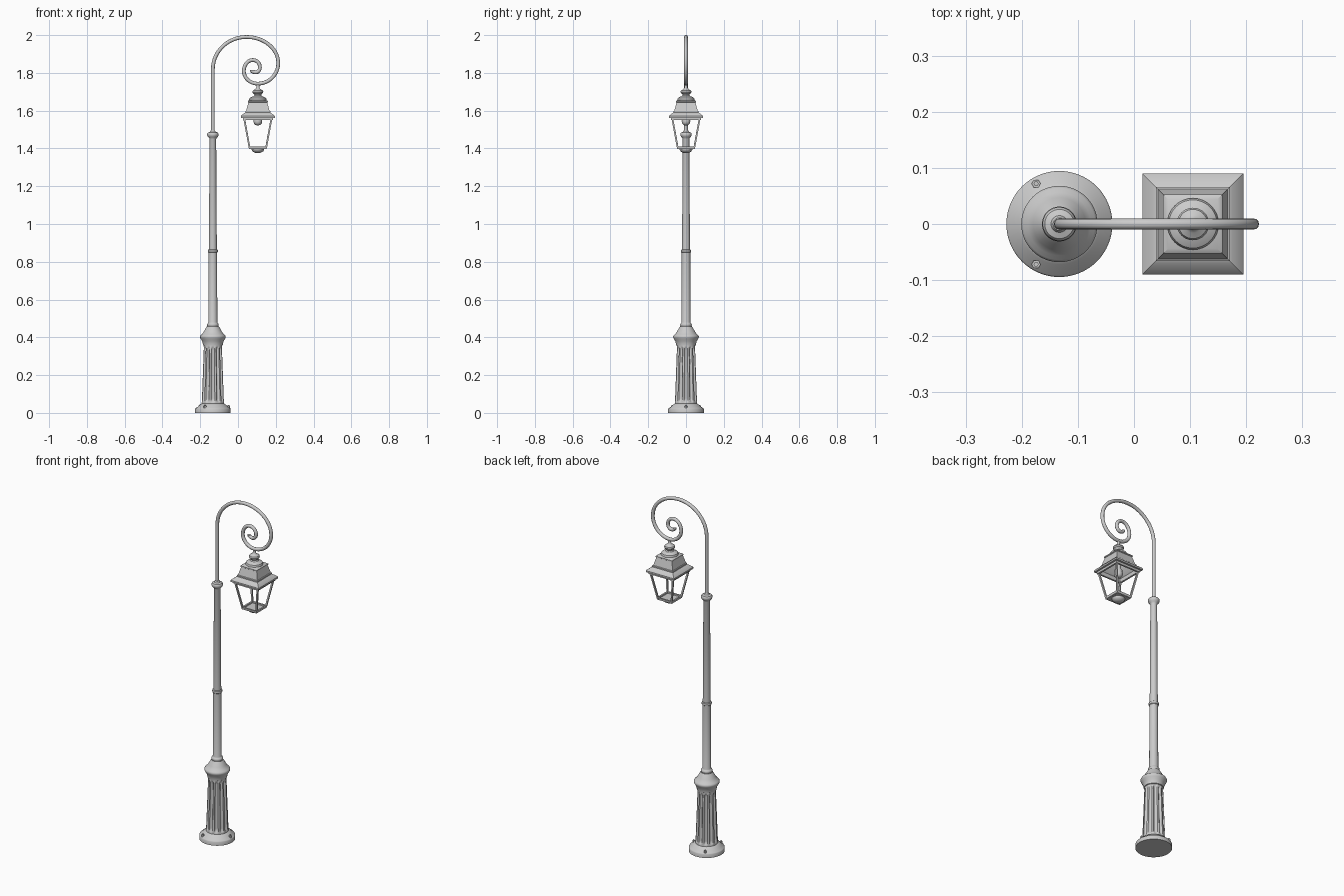
import bpy, bmesh, math
from mathutils import Vector

if "Cube" in bpy.data.objects:
    bpy.data.objects.remove(bpy.data.objects["Cube"])

PX, LX = -0.133, 0.105      # pole axis and lantern axis
SMOOTH = math.radians(35)


def finish(name, bm, loc=(0, 0, 0)):
    bmesh.ops.recalc_face_normals(bm, faces=bm.faces)
    me = bpy.data.meshes.new(name)
    bm.to_mesh(me)
    bm.free()
    ob = bpy.data.objects.new(name, me)
    bpy.context.collection.objects.link(ob)
    ob.location = loc
    bpy.ops.object.select_all(action='DESELECT')
    ob.select_set(True)
    bpy.context.view_layer.objects.active = ob
    bpy.ops.object.shade_smooth_by_angle(angle=SMOOTH)
    return ob


def lathe(name, profile, x, n=48, closed=False, shape=None):
    """Revolve (radius, z) pairs; n=4 makes square sections with radius = half width."""
    bm = bmesh.new()
    k, off = (math.sqrt(2), math.pi / 4) if n == 4 else (1, 0)
    rings = []
    for r, z in profile:
        ring = []
        for i in range(n):
            a = off + 2 * math.pi * i / n
            q = k * (shape(r, z, a) if shape else r)
            ring.append(bm.verts.new((q * math.cos(a), q * math.sin(a), z)))
        rings.append(ring)
    pairs = list(zip(rings, rings[1:]))
    if closed:
        pairs.append((rings[-1], rings[0]))
    for a, b in pairs:
        for i in range(n):
            j = (i + 1) % n
            bm.faces.new((a[i], a[j], b[j], b[i]))
    if not closed:
        bm.faces.new(rings[0][::-1])
        bm.faces.new(rings[-1])
    return finish(name, bm, (x, 0, 0))


def bar(name, p, q, w):
    """Square bar between two points."""
    p, q = Vector(p), Vector(q)
    d = (q - p).normalized()
    up = Vector((0, 0, 1)) if abs(d.z) < 0.5 else Vector((1, 1, 0))
    s = d.cross(up).normalized()
    t = d.cross(s)
    if abs(d.z) >= 0.5:
        s, t = (s + t) / math.sqrt(2), (s - t) / math.sqrt(2)
    bm = bmesh.new()
    ends = [[bm.verts.new(c + (s * u + t * v) * w / 2)
             for u, v in ((-1, -1), (1, -1), (1, 1), (-1, 1))] for c in (p, q)]
    for i in range(4):
        j = (i + 1) % 4
        bm.faces.new((ends[0][i], ends[0][j], ends[1][j], ends[1][i]))
    bm.faces.new(ends[0])
    bm.faces.new(ends[1])
    return finish(name, bm)


# Foot plate with three bolts
lathe("foot_plate", [(.0945, 0), (.0945, .021), (.092, .025), (.078, .033), (.072, .042),
                     (.064, .046), (.058, .05)], PX, 64)
for i in range(3):
    a = 2 * math.pi * i / 3
    b = lathe("foot_bolt", [(.008, .02), (.008, .037), (.0045, .037), (.0045, .041)], 0, 6)
    b.location = (PX + .083 * math.cos(a), .083 * math.sin(a), 0)


# Fluted pedestal
def flute(r, z, a):
    fade = max(0, min(1, (z - .055) / .015, (.352 - z) / .015))
    wave = max(0, math.cos(12 * a) + .45) / 1.45
    return r - .009 * fade * wave ** .5


Z0, Z1 = .045, .362
steps = [0, .03, .05, .08] + [.1 + .08 * i for i in range(11)] + [.92, .95, .97, 1]
lathe("fluted_pedestal", [(.0595 - .0115 * t, Z0 + (Z1 - Z0) * t) for t in steps],
      PX, 144, shape=flute)

# Pedestal collar
lathe("pedestal_collar", [(.047, .355), (.052, .358), (.053, .366), (.057, .38), (.065, .393),
                          (.068, .4), (.068, .406), (.064, .412), (.056, .418), (.047, .432),
                          (.037, .45), (.031, .458), (.031, .461)], PX)

# Pole sections with joint rings
lathe("lower_pole", [(.025, .455), (.03, .461), (.031, .467), (.029, .473), (.025, .476),
                     (.0235, .48), (.0225, .848), (.026, .851), (.027, .857), (.026, .863),
                     (.021, .866)], PX)
lathe("upper_pole", [(.021, .86), (.0175, 1.45), (.02, 1.456), (.027, 1.463), (.03, 1.47),
                     (.03, 1.478), (.026, 1.484), (.015, 1.488), (.011, 1.496)], PX)

# Scrolled arm: extremes of the spiral, tangents alternate vertical / horizontal
pts = [(PX, 1.82), (.045, 1.99), (.213, 1.852), (.105, 1.743), (.031, 1.81),
       (.078, 1.868), (.116, 1.83), (.094, 1.803), (.072, 1.816)]
cu = bpy.data.curves.new("scroll_arm", 'CURVE')
cu.dimensions = '3D'
cu.bevel_depth = .0098
cu.bevel_resolution = 4
cu.resolution_u = 16
cu.use_fill_caps = True
sp = cu.splines.new('BEZIER')
sp.bezier_points.add(len(pts))
K = .5523
first = sp.bezier_points[0]
first.co = (PX, 0, 1.48)
first.handle_left = (PX, 0, 1.4)
first.handle_right = (PX, 0, 1.6)
for i, (x, z) in enumerate(pts):
    bp = sp.bezier_points[i + 1]
    bp.co = (x, 0, z)
    prev = pts[i - 1] if i else (PX, 1.62)
    nxt = pts[i + 1] if i + 1 < len(pts) else (x, z + .01)
    for attr, o in (("handle_left", prev), ("handle_right", nxt)):
        h = (x, 0, z + K * (o[1] - z)) if i % 2 == 0 else (x + K * (o[0] - x), 0, z)
        setattr(bp, attr, h)
arm = bpy.data.objects.new("scroll_arm", cu)
bpy.context.collection.objects.link(arm)
bpy.ops.object.select_all(action='DESELECT')
arm.select_set(True)
bpy.context.view_layer.objects.active = arm
bpy.ops.object.convert(target='MESH')
bpy.ops.object.shade_smooth_by_angle(angle=SMOOTH)

# Lantern finial
lathe("lantern_finial", [(.046, 1.65), (.046, 1.66), (.043, 1.667), (.033, 1.673), (.022, 1.677),
                         (.018, 1.683), (.02, 1.688), (.027, 1.693), (.029, 1.7), (.026, 1.707),
                         (.016, 1.713), (.01, 1.718), (.008, 1.725), (.008, 1.742)], LX, 32)

# Hollow square roof with flared eave
lathe("lantern_roof", [(.09, 1.562), (.09, 1.571), (.087, 1.575), (.07, 1.588), (.066, 1.59),
                       (.066, 1.597), (.062, 1.599), (.05, 1.643), (.053, 1.645), (.053, 1.651),
                       (.044, 1.657), (.003, 1.657), (.003, 1.64), (.045, 1.64), (.06, 1.59),
                       (.073, 1.575), (.073, 1.562)], LX, 4, closed=True)

# Lantern frame: rims, corner posts
lathe("frame_top_rim", [(.079, 1.55), (.079, 1.564), (.069, 1.564), (.069, 1.55)],
      LX, 4, closed=True)
lathe("frame_bottom_rim", [(.047, 1.398), (.049, 1.411), (.04, 1.411), (.04, 1.398)],
      LX, 4, closed=True)
for sx in (-1, 1):
    for sy in (-1, 1):
        bar("corner_post", (LX + sx * .0725, sy * .0725, 1.56),
            (LX + sx * .0435, sy * .0435, 1.402), .009)

# Lantern floor and knob
lathe("lantern_floor", [(.044, 1.397), (.044, 1.403)], LX, 4)
lathe("lantern_knob", [(.034, 1.399), (.033, 1.392), (.028, 1.384), (.019, 1.379), (.012, 1.376)],
      LX, 32)

# Lamp holder and bulb
lathe("lamp_holder", [(.014, 1.645), (.014, 1.575), (.021, 1.565), (.021, 1.555)], LX, 24)
lathe("bulb", [(.02, 1.558), (.023, 1.545), (.021, 1.533), (.014, 1.525), (.005, 1.522)], LX, 24)
